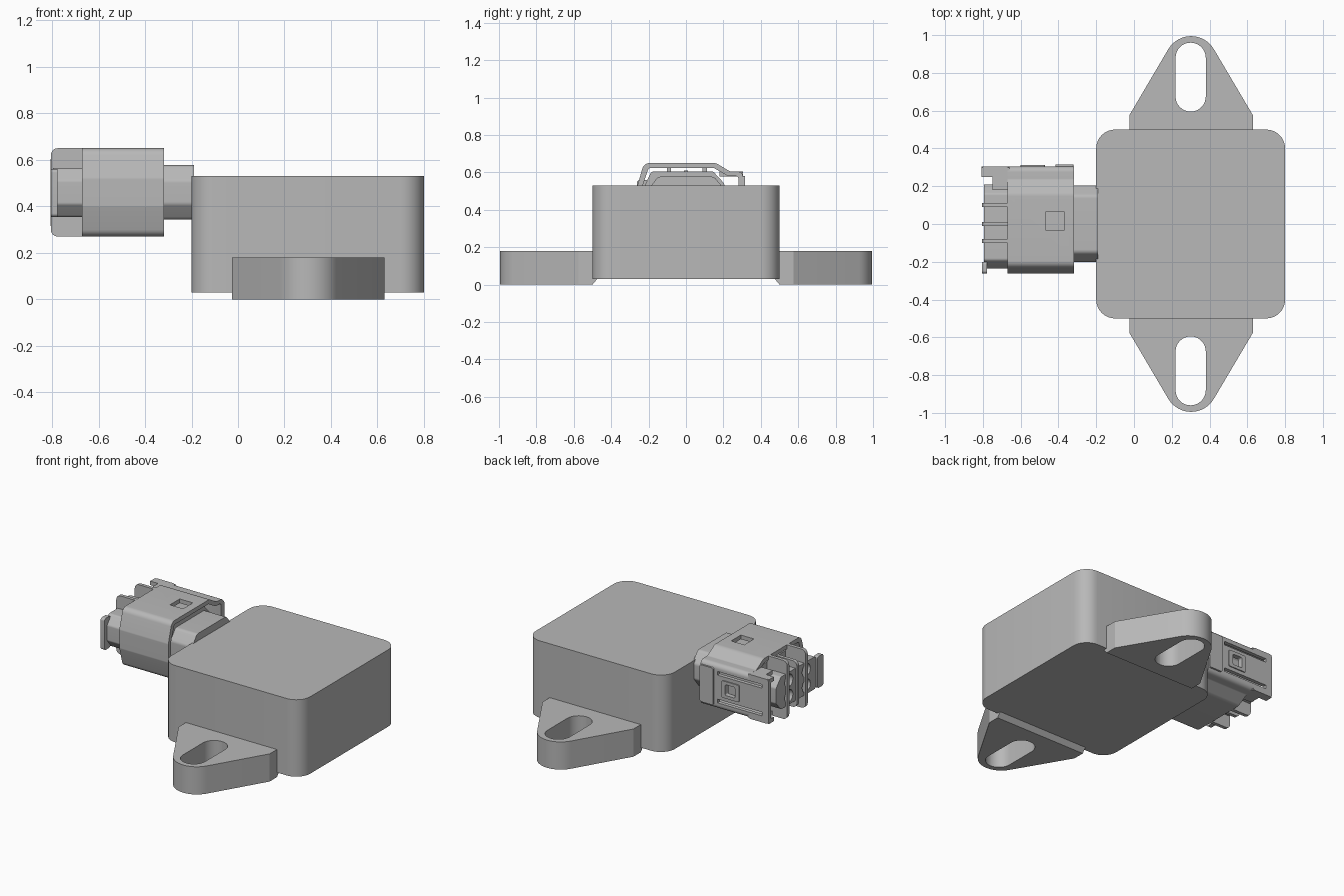
import bpy, bmesh, math
from mathutils import Vector, Matrix

cube = bpy.data.objects.get("Cube")
if cube:
    bpy.data.objects.remove(cube, do_unlink=True)

grey = bpy.data.materials.new("matte grey")
grey.use_nodes = True
grey.diffuse_color = (0.48, 0.48, 0.48, 1)
grey.node_tree.nodes["Principled BSDF"].inputs["Base Color"].default_value = (0.48, 0.48, 0.48, 1)

MID = 0.46  # height of the plug axis


def fillet(points, radius, steps=8):
    """Round every corner of a closed outline; radius may be a list."""
    pts = [Vector(p) for p in points]
    radii = radius if isinstance(radius, list) else [radius] * len(pts)
    out = []
    for i, p in enumerate(pts):
        r = radii[i]
        a = (p - pts[i - 1]).normalized()
        b = (pts[(i + 1) % len(pts)] - p).normalized()
        turn = math.atan2(a.x * b.y - a.y * b.x, a.dot(b))
        if r == 0 or abs(turn) < 0.01:
            out.append(p)
            continue
        start = p - a * r * math.tan(abs(turn) / 2)
        side = math.copysign(r, turn)
        centre = start + Vector((-a.y, a.x)) * side
        for k in range(steps + 1):
            out.append(centre + Matrix.Rotation(turn * k / steps, 2) @ (start - centre))
    return out


def rect(a0, a1, b0, b1, radius=0):
    return fillet([(a0, b0), (a1, b0), (a1, b1), (a0, b1)], radius)


def mirrored(upper, radius):
    """Close an upper half outline (y, height above plug axis) by mirroring it down."""
    lower = [(y, -h) for y, h in reversed(upper)]
    return fillet([(y, MID + h) for y, h in upper + lower], radius)


def prism(name, outline, axis, lo, hi):
    """Extrude a flat outline along one axis."""
    place = {"x": lambda a, b: (lo, a, b),
             "y": lambda a, b: (a, lo, b),
             "z": lambda a, b: (a, b, lo)}[axis]
    bm = bmesh.new()
    face = bm.faces.new([bm.verts.new(place(*p)) for p in outline])
    grown = bmesh.ops.extrude_face_region(bm, geom=[face])["geom"]
    shift = Vector([hi - lo if c == axis else 0 for c in "xyz"])
    bmesh.ops.translate(bm, vec=shift, verts=[g for g in grown if isinstance(g, bmesh.types.BMVert)])
    bmesh.ops.recalc_face_normals(bm, faces=bm.faces)
    mesh = bpy.data.meshes.new(name)
    bm.to_mesh(mesh)
    bm.free()
    mesh.materials.append(grey)
    obj = bpy.data.objects.new(name, mesh)
    bpy.context.collection.objects.link(obj)
    return obj


def activate(obj):
    bpy.ops.object.select_all(action="DESELECT")
    obj.select_set(True)
    bpy.context.view_layer.objects.active = obj


def cut(obj, *cutters):
    """Subtract each cutter, then throw it away."""
    for c in cutters:
        activate(obj)
        mod = obj.modifiers.new("cut", "BOOLEAN")
        mod.operation = "DIFFERENCE"
        mod.solver = "EXACT"
        mod.object = c
        bpy.ops.object.modifier_apply(modifier=mod.name)
        bpy.data.objects.remove(c, do_unlink=True)


# Sensor housing
prism("housing", rect(-0.2, 0.8, -0.5, 0.5, 0.1), "z", 0.03, 0.53)

# Mounting ears, with a slot and a sloped inner edge under the housing
for name, s in (("back_ear", 1), ("front_ear", -1)):
    tip = 1.13  # where the two tapering sides would meet
    outline = fillet([(-0.025, 0.45), (0.63, 0.45), (0.63, 0.575), (0.302, tip), (-0.025, 0.575)],
                     [0, 0, 0, 0.14, 0], 16)
    ear = prism(name, [(x, s * y) for x, y in outline], "z", 0, 0.18)
    slot = rect(0.22, 0.38, 0.595, 0.96, 0.0799)
    slope = [(0.4, -0.01), (0.508, -0.01), (0.4, 0.12)]
    cut(ear, prism("slot", [(x, s * y) for x, y in slot], "z", -0.1, 0.3),
        prism("slope", [(s * y, z) for y, z in slope], "x", -0.1, 0.7))

# Neck between housing and plug
neck = [(-0.2, 0.05), (-0.15, 0.117), (0.15, 0.117), (0.205, 0.05)]
prism("neck", mirrored(neck, 0.03), "x", -0.36, -0.19)

# Plug shell with a lock ear on one side
outer = [(-0.262, 0.06), (-0.225, 0.19), (0.16, 0.19), (0.235, 0.145), (0.305, 0.145)]
inner = [(-0.235, 0.06), (-0.2, 0.163), (0.15, 0.163), (0.225, 0.12), (0.28, 0.12)]
shell = prism("plug_shell", mirrored(outer, [0.03, 0.04, 0.05, 0.02, 0.03,
                                             0.03, 0.02, 0.05, 0.04, 0.03]), "x", -0.67, -0.318)
cut(shell, prism("tunnel", mirrored(inner, 0.015), "x", -0.8, -0.2),
    prism("top_pocket", rect(-0.465, -0.37, -0.035, 0.065), "z", 0.6, 0.7))

# Inner core, filling the shell but leaving the lock gap open
core = [(-0.225, 0.06), (-0.185, 0.145), (0.145, 0.145), (0.205, 0.08)]
prism("plug_core", mirrored(core, 0.02), "x", -0.655, -0.345)

# Front insert with four terminal holes
face = [(-0.235, 0.05), (-0.19, 0.105), (0.16, 0.105), (0.21, 0.05)]
insert = prism("terminal_insert", mirrored(face, 0.02), "x", -0.795, -0.64)
for y in (-0.1, 0.08):
    for z in (MID - 0.05, MID + 0.05):
        cut(insert, prism("hole", rect(y - 0.042, y + 0.042, z - 0.042, z + 0.042, 0.0419), "x", -0.9, -0.7))
prism("insert_lip", rect(-0.262, -0.2, MID - 0.105, MID + 0.1, 0.015), "x", -0.805, -0.777)

# Keying ribs above and below the insert
for s, word in ((1, "upper"), (-1, "lower")):
    for i, (y, h) in enumerate(((0.1, 0.19), (0.0, 0.15), (-0.09, 0.19))):
        rib = fillet([(-0.805, MID), (-0.66, MID), (-0.66, MID + s * h), (-0.805, MID + s * h)],
                     [0, 0, 0, 0.03])
        prism(f"{word}_rib_{i + 1}", rib, "y", y - 0.011, y + 0.011)
    # Rails holding the lock panel
    low, high = sorted((MID + s * 0.118, MID + s * 0.144))
    prism(f"{word}_rail", rect(-0.807, -0.66, 0.25, 0.3), "z", low, high)
    prism(f"{word}_bridge", rect(-0.75, -0.66, 0.18, 0.26), "z", low, high)

# Lock panel, continuing the lock ear forward
panel = prism("lock_panel", rect(-0.807, -0.66, MID - 0.144, MID + 0.144, 0.02), "y", 0.28, 0.304)
collar = prism("lock_collar", rect(-0.415, -0.32, MID - 0.12, MID + 0.12, 0.01), "y", 0.3, 0.316)
for s in (-1, 1):
    for part in (panel, shell):
        z = MID + s * 0.09
        cut(part, prism("slit", rect(-0.76, -0.44, z - 0.012, z + 0.012), "y", 0.265, 0.35))

# Latch catch: a raised block with a square window
catch = prism("latch_catch", rect(-0.6, -0.47, MID - 0.055, MID + 0.055, 0.012), "y", 0.28, 0.312)
for part in (catch, shell):
    cut(part, prism("window", rect(-0.57, -0.5, MID - 0.035, MID + 0.035, 0.01), "y", 0.265, 0.35))

# Smooth the rounded corners, keep real edges sharp
for obj in list(bpy.context.scene.objects):
    if obj.type == "MESH":
        activate(obj)
        bpy.ops.object.shade_smooth_by_angle(angle=math.radians(30))
